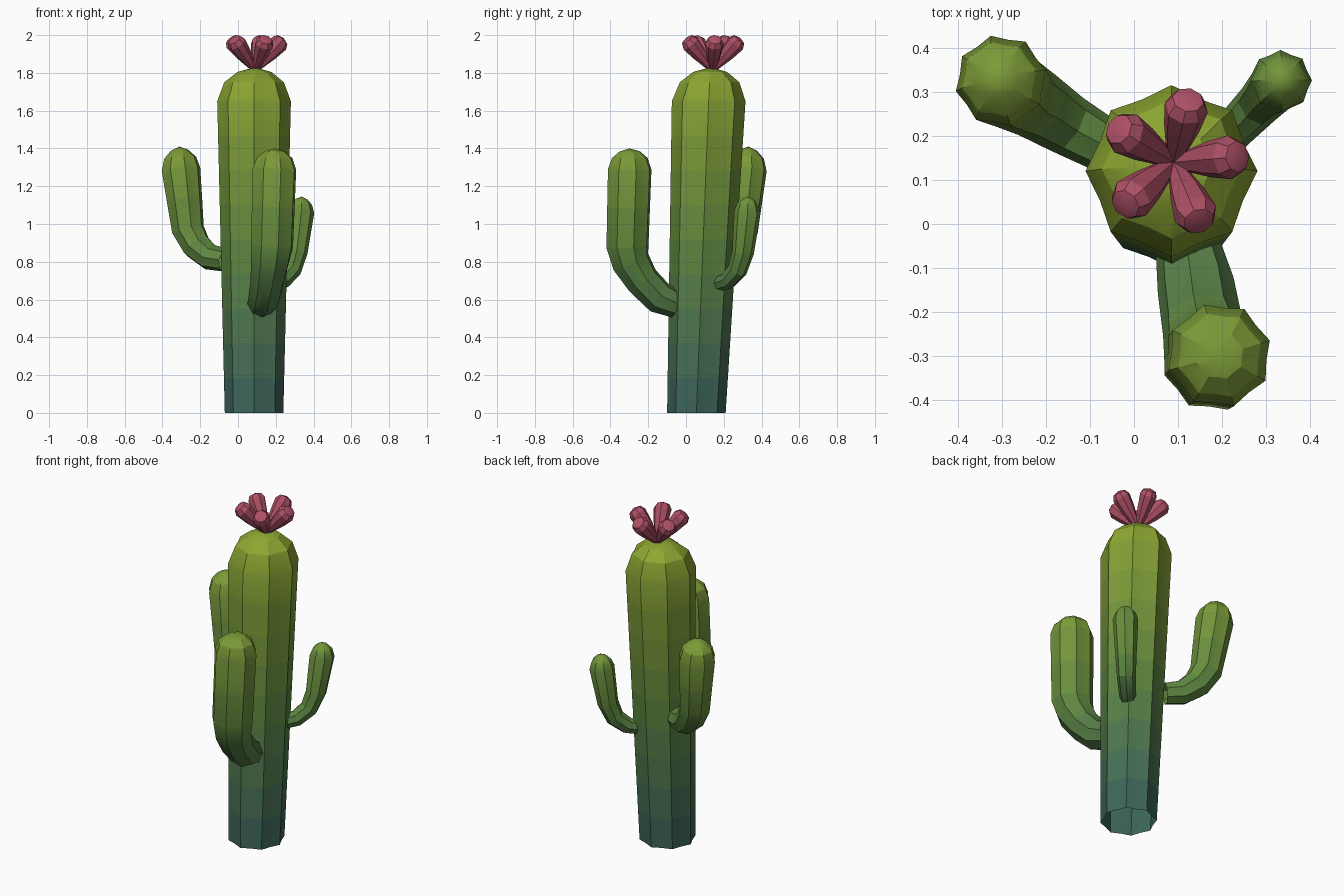
import bpy, bmesh, math
from mathutils import Vector

if "Cube" in bpy.data.objects:
    bpy.data.objects.remove(bpy.data.objects["Cube"])

TEAL, GREEN, LIME = Vector((.04, .12, .11)), Vector((.11, .24, .05)), Vector((.28, .40, .03))
BANDS = 10


def material(name, color):
    m = bpy.data.materials.new(name)
    m.diffuse_color = (*color, 1)
    m.use_nodes = True
    m.node_tree.nodes["Principled BSDF"].inputs["Base Color"].default_value = m.diffuse_color
    return m


# height gradient from teal base to lime tip
greens = []
for i in range(BANDS):
    t = (i + .5) / BANDS
    c = TEAL.lerp(GREEN, t / .45) if t < .45 else GREEN.lerp(LIME, (t - .45) / .55)
    greens.append(material(f"green_{i}", c))
pink = material("flower_pink", (.42, .08, .13))


def tube(name, path, side, mats, ribs=8, valley=1.0, level=False):
    """Ribbed tube through (x, y, z, radius) points, open at the start, pointed at the end."""
    pts = [Vector(path[0])]
    for a, b in zip(path, path[1:]):
        a, b = Vector(a), Vector(b)
        n = max(1, round((b - a).length / .18)) if len(mats) > 1 else 1
        pts += [a.lerp(b, k / n) for k in range(1, n + 1)]
    bm = bmesh.new()
    rings = []
    count = ribs * 2 if valley < 1 else ribs
    for i, p in enumerate(pts[:-1]):
        if level:
            tan = Vector((0, 0, 1))
        else:
            tan = (pts[i + 1].xyz - pts[max(i - 1, 0)].xyz).normalized()
        u = (side - tan * side.dot(tan)).normalized()
        v = tan.cross(u)
        ring = []
        for k in range(count):
            a = 2 * math.pi * k / count
            r = p.w * (valley if k % 2 and valley < 1 else 1)
            ring.append(bm.verts.new(p.xyz + (u * math.cos(a) + v * math.sin(a)) * r))
        rings.append(ring)
    for lo, hi in zip(rings, rings[1:]):
        for k in range(count):
            j = (k + 1) % count
            bm.faces.new((lo[k], lo[j], hi[j], hi[k]))
    tip = bm.verts.new(pts[-1].xyz)
    for k in range(count):
        bm.faces.new((rings[-1][k], rings[-1][(k + 1) % count], tip))
    for f in bm.faces:
        z = f.calc_center_median().z
        f.material_index = min(len(mats) - 1, int(z / 1.85 * len(mats)))
    mesh = bpy.data.meshes.new(name)
    bm.to_mesh(mesh)
    bm.free()
    for m in mats:
        mesh.materials.append(m)
    ob = bpy.data.objects.new(name, mesh)
    bpy.context.collection.objects.link(ob)
    bpy.ops.object.select_all(action='DESELECT')
    ob.select_set(True)
    bpy.context.view_layer.objects.active = ob
    bpy.ops.object.shade_smooth_by_angle(angle=math.radians(25))
    return ob


# trunk
tube("trunk", [(.085, .055, 0, .155), (.085, .12, 1.65, .195), (.085, .125, 1.75, .158),
               (.087, .128, 1.805, .09), (.088, .13, 1.83, 0)],
     Vector((1, 0, 0)), greens, valley=.9, level=True)

# arms
arms = {
    "front_arm": [(.122, -.05, .575, .074), (.14, -.14, .61, .088), (.155, -.23, .70, .092),
                  (.17, -.292, .80, .105), (.18, -.31, .88, .116), (.193, -.298, 1.29, .12),
                  (.194, -.298, 1.35, .098), (.195, -.298, 1.385, .055), (.195, -.298, 1.40, 0)],
    "left_arm": [(-.07, .18, .81, .062), (-.15, .225, .825, .07), (-.22, .27, .885, .08),
                 (-.265, .295, .97, .088), (-.302, .325, 1.29, .105), (-.306, .328, 1.35, .087),
                 (-.309, .33, 1.39, .048), (-.31, .331, 1.41, 0)],
    "back_right_arm": [(.185, .17, .685, .043), (.235, .222, .70, .047), (.283, .272, .755, .052),
                       (.31, .302, .85, .058), (.334, .325, 1.065, .07), (.335, .326, 1.105, .056),
                       (.336, .327, 1.132, .03), (.336, .327, 1.145, 0)],
}
for name, path in arms.items():
    d = Vector(path[-1]).xyz - Vector(path[0]).xyz
    tube(name, path, Vector((-d.y, d.x, 0)).normalized(), greens, valley=.9)

# flower petals
elev = math.radians(48)
for k in range(5):
    a = math.radians(5 + 72 * k)
    d = Vector((math.cos(a) * math.cos(elev), math.sin(a) * math.cos(elev), math.sin(elev)))
    path = [(*(Vector((.09, .14, 1.815)) + d * s), r)
            for s, r in ((0, .015), (.12, .041), (.19, .05), (.217, .036), (.228, 0))]
    tube(f"petal_{k + 1}", path, Vector((-math.sin(a), math.cos(a), 0)), [pink])
